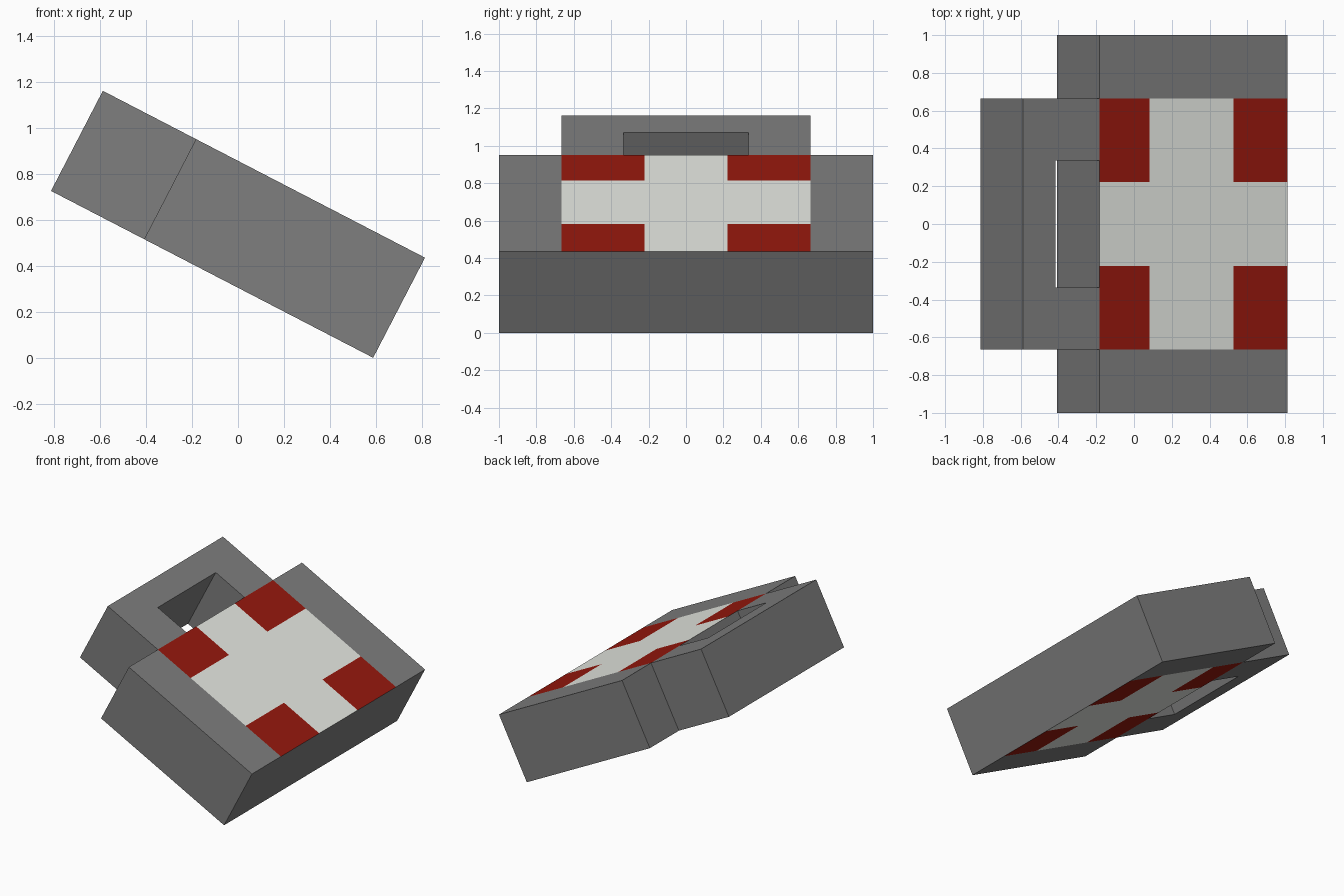
import bpy, bmesh
from math import radians, sin, cos
from mathutils import Matrix

if "Cube" in bpy.data.objects:
    bpy.data.objects.remove(bpy.data.objects["Cube"])

TILT = radians(27.38)
LENGTH, THICK = 1.577, 0.49


def material(name, rgb):
    m = bpy.data.materials.new(name)
    m.diffuse_color = (*rgb, 1)
    m.use_nodes = True
    m.node_tree.nodes["Principled BSDF"].inputs["Base Color"].default_value = m.diffuse_color
    return m


MATS = [material("dark_grey", (0.21, 0.21, 0.21)),
        material("red", (0.31, 0.009, 0.004)),
        material("off_white", (0.80, 0.82, 0.77))]

# slab space: x runs down the slope, z is the slab normal, top surface at z = 0
SLOPE = (Matrix.Translation((-(LENGTH * cos(TILT) - THICK * sin(TILT)) / 2, 0,
                             LENGTH * sin(TILT) + THICK * cos(TILT)))
         @ Matrix.Rotation(TILT, 4, 'Y'))
# put the slab exactly in the middle of x
SLOPE = Matrix.Translation((THICK * sin(TILT) / 2 - THICK * sin(TILT) / 2, 0, 0)) @ SLOPE


def slab(name, xs, ys, rows):
    """Thick plate from a map of cells: g grey, r red, w white, . empty."""
    bm = bmesh.new()
    grid = {}

    def vert(i, j, k):
        if (i, j, k) not in grid:
            grid[i, j, k] = bm.verts.new((xs[i], ys[j], -THICK * k))
        return grid[i, j, k]

    def cell(i, j):
        inside = 0 <= i < len(rows) and 0 <= j < len(rows[0])
        return rows[i][j] if inside else "."

    for i, row in enumerate(rows):
        for j, c in enumerate(row):
            if c == ".":
                continue
            ring = [(i, j), (i + 1, j), (i + 1, j + 1), (i, j + 1)]
            # coloured top and bottom
            for k, loop in ((0, ring), (1, ring[::-1])):
                f = bm.faces.new([vert(*p, k) for p in loop])
                f.material_index = "grw".index(c)
            # grey walls wherever the neighbouring cell is empty
            sides = [(i, j - 1), (i + 1, j), (i, j + 1), (i - 1, j)]
            for n, side in enumerate(sides):
                if cell(*side) == ".":
                    a, b = ring[n], ring[(n + 1) % 4]
                    bm.faces.new([vert(*a, 0), vert(*a, 1), vert(*b, 1), vert(*b, 0)])
    bmesh.ops.transform(bm, matrix=SLOPE, verts=bm.verts)
    bmesh.ops.recalc_face_normals(bm, faces=bm.faces)
    me = bpy.data.meshes.new(name)
    bm.to_mesh(me)
    bm.free()
    for m in MATS:
        me.materials.append(m)
    bpy.context.collection.objects.link(bpy.data.objects.new(name, me))


# case with the white cross on red, both faces
slab("case_body", [0.456, 0.754, 1.256, LENGTH],
     [-1, -0.665, -0.222, 0.222, 0.665, 1],
     ["grwrg",
      "gwwwg",
      "grwrg"])

# carrying handle, a U shape against the case
slab("carry_handle", [0, 0.195, 0.456],
     [-0.665, -0.335, 0.335, 0.665],
     ["ggg",
      "g.g"])
